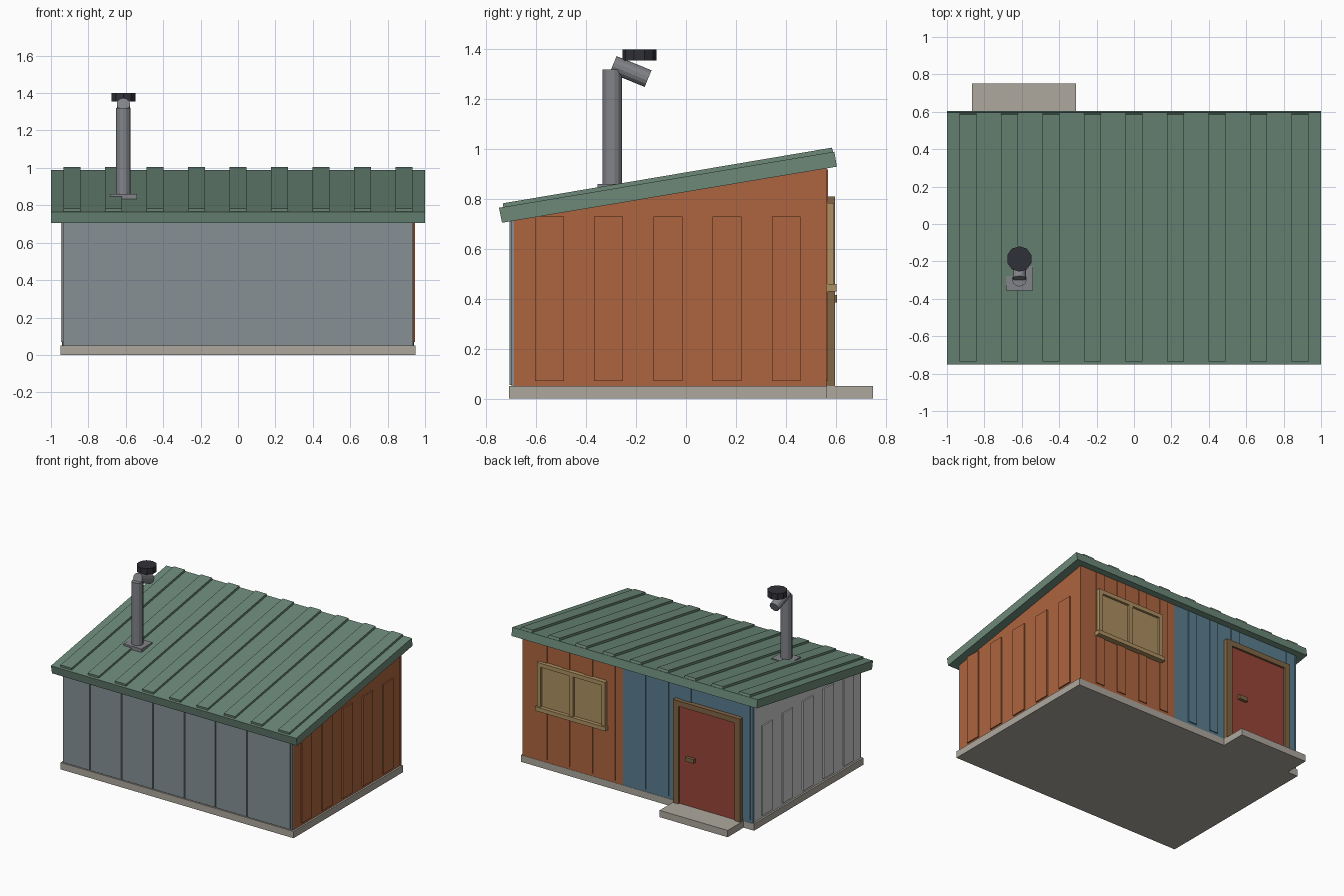
import bpy, bmesh, math
from mathutils import Vector

if "Cube" in bpy.data.objects:
    bpy.data.objects.remove(bpy.data.objects["Cube"])

SLOPE = 0.167
ANGLE = math.atan(SLOPE)


def mat(name, rgb):
    m = bpy.data.materials.new(name)
    m.diffuse_color = (*rgb, 1)
    m.use_nodes = True
    m.node_tree.nodes["Principled BSDF"].inputs["Base Color"].default_value = m.diffuse_color
    return m


GREEN = mat("roof_green", (0.15, 0.25, 0.19))
ORANGE = mat("wall_orange", (0.42, 0.13, 0.05))
BLUE = mat("wall_blue", (0.10, 0.21, 0.28))
SLATE = mat("wall_slate", (0.24, 0.28, 0.30))
RED = mat("door_red", (0.32, 0.06, 0.04))
BROWN = mat("frame_brown", (0.22, 0.13, 0.06))
TAN = mat("window_tan", (0.42, 0.28, 0.12))
STONE = mat("base_stone", (0.42, 0.39, 0.34))
STEEL = mat("pipe_steel", (0.22, 0.23, 0.25))
DARK = mat("cap_dark", (0.03, 0.03, 0.04))


def finish(name, bm, material):
    bmesh.ops.recalc_face_normals(bm, faces=bm.faces)
    me = bpy.data.meshes.new(name)
    bm.to_mesh(me)
    bm.free()
    ob = bpy.data.objects.new(name, me)
    bpy.context.collection.objects.link(ob)
    if material:
        me.materials.append(material)
    return ob


def box(name, x, y, z, material=None):
    bm = bmesh.new()
    bmesh.ops.create_cube(bm, size=1)
    for v in bm.verts:
        v.co = [(a + b) / 2 + c * (b - a) for (a, b), c in zip((x, y, z), v.co)]
    return finish(name, bm, material)


def side_prism(name, yz, x0, x1, material=None):
    """Extrude a y-z profile along x."""
    bm = bmesh.new()
    f = bm.faces.new([bm.verts.new((x0, y, z)) for y, z in yz])
    r = bmesh.ops.extrude_face_region(bm, geom=[f])
    bmesh.ops.translate(bm, vec=(x1 - x0, 0, 0),
                        verts=[g for g in r["geom"] if isinstance(g, bmesh.types.BMVert)])
    return finish(name, bm, material)


def tube(name, a, b, r, sides, material):
    bm = bmesh.new()
    a, b = Vector(a), Vector(b)
    bmesh.ops.create_cone(bm, cap_ends=True, segments=sides, radius1=r, radius2=r,
                          depth=(b - a).length)
    rot = (b - a).to_track_quat('Z', 'Y')
    for v in bm.verts:
        v.co = rot @ v.co + (a + b) / 2
    return finish(name, bm, material)


def under(y):
    """Height of the roof underside."""
    return 0.708 + SLOPE * (y + 0.74)


# base and door step
box("base_slab", (-0.95, 0.95), (-0.71, 0.565), (0, 0.05), STONE)
box("door_step", (-0.865, -0.31), (0.565, 0.75), (0, 0.05), STONE)

# sloping roof slab with raised seams
side_prism("roof_slab", [(-0.738, 0.705), (0.605, 0.93), (0.595, 0.99), (-0.75, 0.765)],
           -1, 1, GREEN)
for i in range(9):
    x = -0.888 + i * 0.222
    side_prism(f"roof_rib_{i + 1}",
               [(-0.732, 0.76), (0.593, 0.982), (0.585, 1.006), (-0.734, 0.783)],
               x - 0.045, x + 0.045, GREEN)

# side walls with raised ribs
for side, s, m in (("right", 1, ORANGE), ("left", -1, None)):
    side_prism(f"{side}_wall", [(-0.69, 0.05), (0.545, 0.05), (0.545, under(0.545)),
                                (-0.69, under(-0.69))], s * 0.915, s * 0.937, m)
    for i in range(5):
        y = -0.548 + i * 0.2375
        xs = sorted((s * 0.93, s * 0.947))
        box(f"{side}_wall_rib_{i + 1}", xs, (y - 0.058, y + 0.058), (0.07, 0.73), m)

# front wall of flat panels with narrow seams
box("front_wall", (-0.935, 0.935), (-0.70, -0.685), (0.05, under(-0.69)), SLATE)
edges = [-0.937] + [-0.71 + i * 0.256 for i in range(6)] + [0.925]
for i in range(7):
    box(f"front_panel_{i + 1}", (edges[i] + 0.004, edges[i + 1] - 0.004),
        (-0.708, -0.698), (0.055, under(-0.70)), SLATE)

# back wall in two colours
top = under(0.55)
for name, x0, x1, m, ribs in (
        ("orange", 0.12, 0.94, ORANGE, (0.77, 0.585, 0.40, 0.215)),
        ("blue", -0.94, 0.12, BLUE, (-0.035, -0.22, -0.405, -0.885))):
    box(f"back_wall_{name}", (x0, x1), (0.543, 0.563), (0.05, top), m)
    for i, x in enumerate(ribs):
        box(f"back_wall_{name}_rib_{i + 1}", (x - 0.035, x + 0.035), (0.555, 0.57),
            (0.07, top - 0.005), m)

# door with frame and handle
for name, x0, x1 in (("left", -0.86, -0.815), ("right", -0.355, -0.31)):
    box(f"door_frame_{name}", (x0, x1), (0.56, 0.597), (0.05, 0.81), BROWN)
box("door_frame_top", (-0.815, -0.355), (0.56, 0.597), (0.77, 0.81), BROWN)
box("door", (-0.815, -0.355), (0.56, 0.583), (0.05, 0.77), RED)
box("door_handle", (-0.485, -0.415), (0.583, 0.605), (0.385, 0.415), BROWN)

# two-pane window
for name, x0, x1 in (("left", 0.245, 0.275), ("middle", 0.505, 0.54), ("right", 0.77, 0.80)):
    box(f"window_post_{name}", (x0, x1), (0.56, 0.594), (0.46, 0.755), TAN)
box("window_top_rail", (0.245, 0.80), (0.56, 0.594), (0.755, 0.785), TAN)
box("window_sill", (0.235, 0.81), (0.56, 0.604), (0.43, 0.46), TAN)
for i, (x0, x1) in enumerate(((0.275, 0.505), (0.54, 0.77))):
    box(f"window_pane_{i + 1}", (x0, x1), (0.56, 0.577), (0.46, 0.755), TAN)

# chimney
box("chimney_plate", (-0.685, -0.54), (-0.355, -0.225), (0.835, 0.86), STEEL)
tube("chimney_pipe", (-0.613, -0.295, 0.84), (-0.613, -0.295, 1.32), 0.039, 14, STEEL)
tube("chimney_elbow", (-0.613, -0.292, 1.34), (-0.613, -0.152, 1.283), 0.036, 14, STEEL)
tube("chimney_cap", (-0.613, -0.187, 1.355), (-0.613, -0.187, 1.40), 0.068, 10, DARK)
